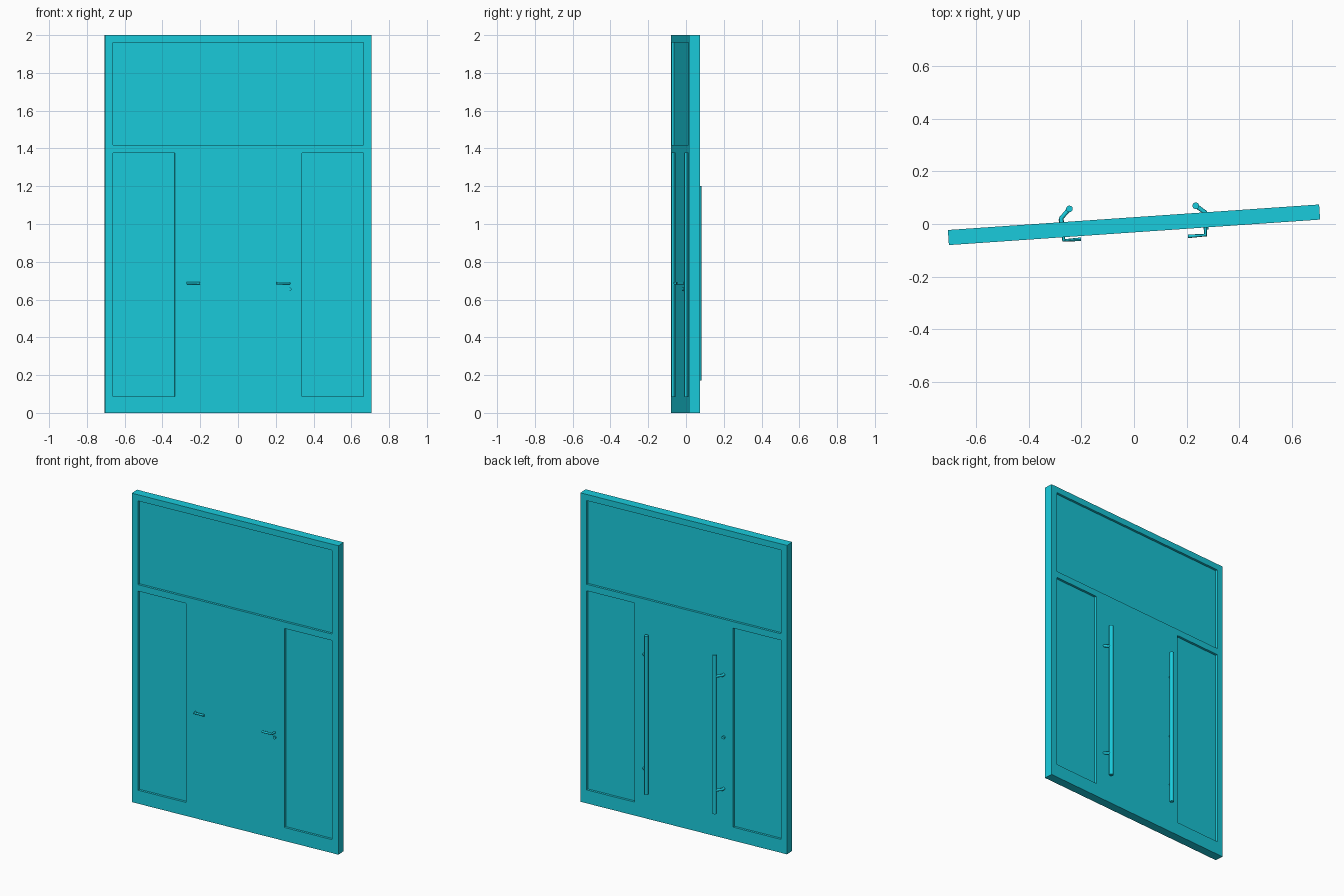
import bpy, bmesh
from math import radians, pi
from mathutils import Matrix, Vector

if "Cube" in bpy.data.objects:
    bpy.data.objects.remove(bpy.data.objects["Cube"])

YAW, CY = radians(3.93), -0.003          # the whole door is turned slightly
LEN, THICK, HEIGHT, RECESS = 1.4155, 0.0575, 2.0, 0.015

mat = bpy.data.materials.new("cyan_paint")
mat.diffuse_color = (0.01, 0.6, 0.72, 1)
mat.use_nodes = True
mat.node_tree.nodes["Principled BSDF"].inputs["Base Color"].default_value = mat.diffuse_color


def boxes(name, bounds):
    """One mesh object made of boxes given as (x0, x1, y0, y1, z0, z1)."""
    bm = bmesh.new()
    for x0, x1, y0, y1, z0, z1 in bounds:
        m = Matrix.Translation(((x0 + x1) / 2, (y0 + y1) / 2, (z0 + z1) / 2))
        m = m @ Matrix.Diagonal((x1 - x0, y1 - y0, z1 - z0, 1))
        bmesh.ops.create_cube(bm, size=1, matrix=m)
    me = bpy.data.meshes.new(name)
    bm.to_mesh(me)
    bm.free()
    ob = bpy.data.objects.new(name, me)
    bpy.context.collection.objects.link(ob)
    ob.location.y = CY
    ob.rotation_euler.z = YAW
    me.materials.append(mat)
    return ob


def tube(name, points, radius):
    """Capped round bar following a polyline, converted to a mesh."""
    cu = bpy.data.curves.new(name, 'CURVE')
    cu.dimensions = '3D'
    cu.bevel_depth, cu.bevel_resolution, cu.use_fill_caps = radius, 4, True
    sp = cu.splines.new('POLY')
    sp.points.add(len(points) - 1)
    for p, co in zip(sp.points, points):
        p.co = (*co, 1)
    ob = bpy.data.objects.new(name, cu)
    bpy.context.collection.objects.link(ob)
    bpy.ops.object.select_all(action='DESELECT')
    ob.select_set(True)
    bpy.context.view_layer.objects.active = ob
    bpy.ops.object.convert(target='MESH')
    ob = bpy.context.object
    ob.data.materials.append(mat)
    bpy.ops.object.shade_smooth_by_angle(angle=radians(35))
    return ob


# door slab with recessed panels on both faces
h = THICK / 2
slab = boxes("door_slab", [(-LEN / 2, LEN / 2, -h, h, 0, HEIGHT)])
panels = [(-0.665, 0.665, 1.418, 1.96),
          (-0.665, -0.3375, 0.087, 1.376),
          (0.3375, 0.665, 0.087, 1.376)]
cuts = []
for x0, x1, z0, z1 in panels:
    cuts.append((x0, x1, -h - 0.02, -h + RECESS, z0, z1))
    cuts.append((x0, x1, h - RECESS, h + 0.02, z0, z1))
cutter = boxes("panel_cutter", cuts)
mod = slab.modifiers.new("recesses", 'BOOLEAN')
mod.operation, mod.solver, mod.object = 'DIFFERENCE', 'EXACT', cutter
bpy.context.view_layer.objects.active = slab
bpy.ops.object.modifier_apply(modifier="recesses")
bpy.data.objects.remove(cutter)

# per leaf: pull bar centre, post foot and elbow, lever points (x, y)
leaves = {
    "left": dict(bar=(-0.246, 0.0575), foot=(-0.274, -0.01), elbow=(-0.277, 0.022),
                 lever=[(-0.268, -0.03), (-0.268, -0.0625), (-0.202, -0.058)]),
    "right": dict(bar=(0.235, 0.0695), foot=(0.275, 0.02), elbow=(0.271, 0.044),
                  lever=[(0.272, 0.0), (0.272, -0.042), (0.205, -0.047)]),
}
for side, d in leaves.items():
    # long vertical pull bar on the back with two angled posts
    tube(side + "_pull_bar", [(*d["bar"], 0.172), (*d["bar"], 1.2)], 0.0128)
    for tag, z in (("upper", 1.06), ("lower", 0.322)):
        tube(f"{side}_{tag}_post",
             [(*d[k], z) for k in ("foot", "elbow", "bar")], 0.0085)
    # lever handle on the front
    tube(side + "_lever", [(*p, 0.687) for p in d["lever"]], 0.0068)

# lock cylinders, one on each face
tube("back_lock", [(-0.276, 0.0, 0.655), (-0.277, 0.018, 0.655)], 0.0095)
tube("front_lock", [(0.273, 0.0, 0.655), (0.2735, -0.021, 0.655)], 0.0095)
